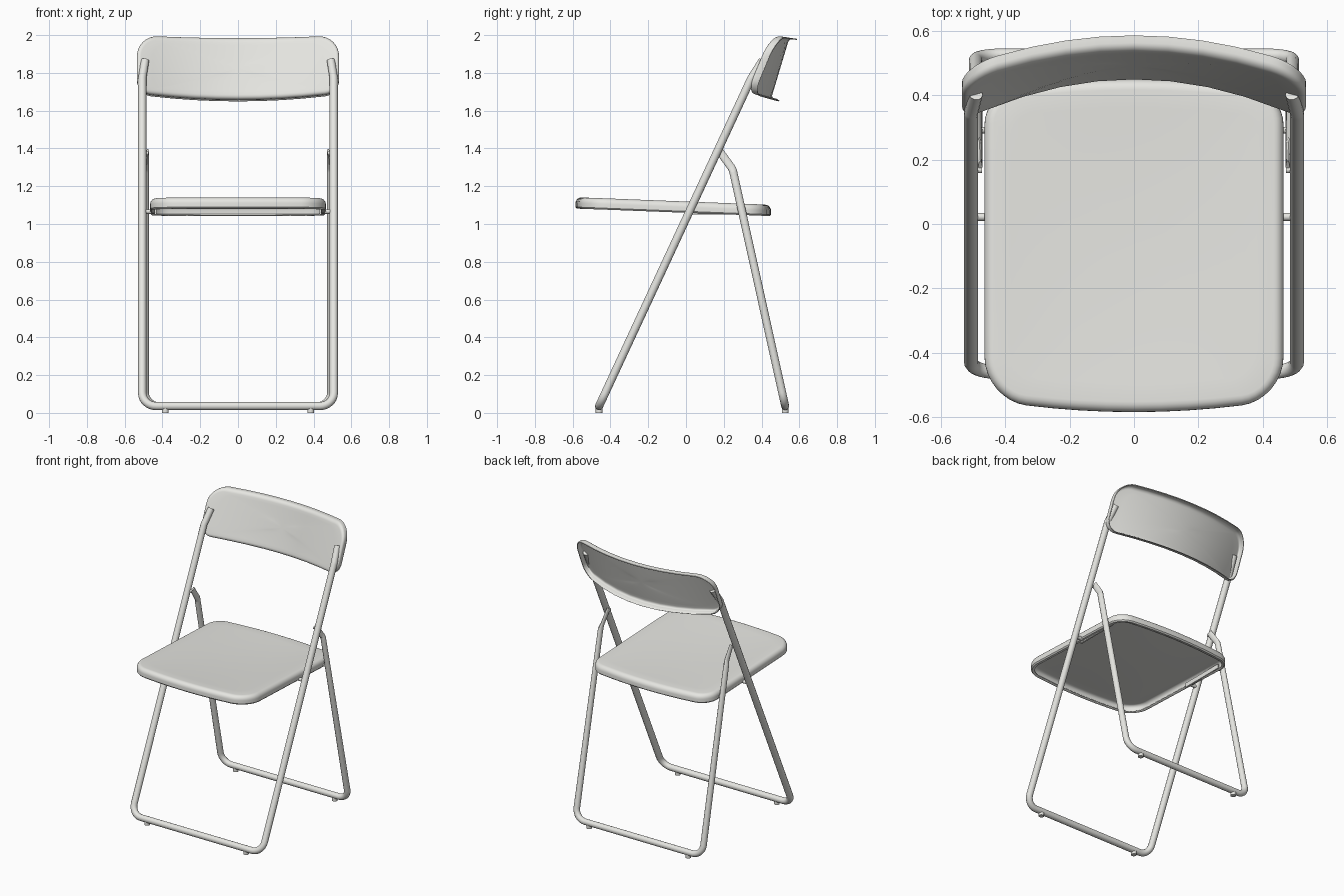
import bpy, bmesh, math
from mathutils import Vector

if "Cube" in bpy.data.objects:
    bpy.data.objects.remove(bpy.data.objects["Cube"])

grey = bpy.data.materials.new("light warm grey")
grey.diffuse_color = (0.79, 0.79, 0.755, 1)
grey.use_nodes = True
grey.node_tree.nodes["Principled BSDF"].inputs["Base Color"].default_value = grey.diffuse_color


def activate(ob):
    bpy.ops.object.select_all(action='DESELECT')
    ob.select_set(True)
    bpy.context.view_layer.objects.active = ob


def finish(ob, angle=40):
    activate(ob)
    bpy.ops.object.shade_smooth_by_angle(angle=math.radians(angle))
    ob.data.materials.clear()
    ob.data.materials.append(grey)


def fillet(pts, radius, n=8):
    """Round the inner corners of a polyline."""
    pts = [Vector(p) for p in pts]
    out = [pts[0]]
    for a, b, c in zip(pts, pts[1:], pts[2:]):
        d1, d2 = (a - b).normalized(), (c - b).normalized()
        half = d1.angle(d2) / 2
        cut = min(radius / math.tan(half), (a - b).length * .45, (c - b).length * .45)
        r = cut * math.tan(half)
        cen = b + (d1 + d2).normalized() * (r / math.sin(half))
        p, q = (b + d1 * cut - cen).normalized(), (b + d2 * cut - cen).normalized()
        out += [cen + p.slerp(q, i / n) * r for i in range(n + 1)]
    return out + [pts[-1]]


def tube(name, pts, r):
    cu = bpy.data.curves.new(name, 'CURVE')
    cu.dimensions = '3D'
    cu.bevel_depth, cu.bevel_resolution, cu.use_fill_caps = r, 4, True
    sp = cu.splines.new('POLY')
    sp.points.add(len(pts) - 1)
    for p, co in zip(sp.points, pts):
        p.co = (*co, 1)
    ob = bpy.data.objects.new(name, cu)
    bpy.context.collection.objects.link(ob)
    activate(ob)
    bpy.ops.object.convert(target='MESH')
    return bpy.context.object


def u_path(side):
    """Mirror a right-hand path, listed from the floor up, into a full U."""
    return [(-x, y, z) for x, y, z in reversed(side)] + list(side)


def outline(hx, hy, r_low, r_high, n=8):
    """Rounded rectangle with subdivided sides and separate low/high corners."""
    pts = []
    corners = [(1, -1, r_low, -90), (1, 1, r_high, 0), (-1, 1, r_high, 90), (-1, -1, r_low, 180)]
    for sx, sy, r, a0 in corners:
        cx, cy = sx * (hx - r), sy * (hy - r)
        arc = [(cx + r * math.cos(math.radians(a0 + 90 * i / n)),
                cy + r * math.sin(math.radians(a0 + 90 * i / n))) for i in range(n + 1)]
        if pts:
            pts += [tuple(Vector(pts[-1]).lerp(Vector(arc[0]), i / n)) for i in range(1, n)]
        pts += arc
    return pts + [tuple(Vector(pts[-1]).lerp(Vector(pts[0]), i / n)) for i in range(1, n)]


def shell(name, hx, hy, r_low, r_high, depth, rim, lip, place):
    """Pressed sheet: lip, flange, rounded rim and gently curved face."""
    rings = [(lip, depth, 1), (lip * .3, depth, 1), (0, depth - .008, 1)]
    for i in range(6):
        a = math.pi / 2 * i / 5
        rings.append((rim * (1 - math.cos(a)), rim * (1 - math.sin(a)), 1))
    rings += [(rim, 0, k) for k in (.88, .74, .58, .4, .2)]
    bm = bmesh.new()
    loops = []
    for inset, d, k in rings:
        pts = outline(hx - inset, hy - inset, r_low - inset, r_high - inset)
        loops.append([bm.verts.new(place(u * k, v * k, d)) for u, v in pts])
    n = len(loops[0])
    for a, b in zip(loops, loops[1:]):
        for i in range(n):
            bm.faces.new((a[i], a[(i + 1) % n], b[(i + 1) % n], b[i]))
    mid = bm.verts.new(place(0, 0, 0))
    for i in range(n):
        bm.faces.new((loops[-1][i], loops[-1][(i + 1) % n], mid))
    bmesh.ops.recalc_face_normals(bm, faces=bm.faces)
    me = bpy.data.meshes.new(name)
    bm.to_mesh(me)
    bm.free()
    ob = bpy.data.objects.new(name, me)
    bpy.context.collection.objects.link(ob)
    mod = ob.modifiers.new("thickness", 'SOLIDIFY')
    mod.thickness, mod.offset = .006, -1
    finish(ob)
    return ob


def cylinder(name, loc, r, length, axis='Z'):
    rot = (0, math.pi / 2, 0) if axis == 'X' else (0, 0, 0)
    bpy.ops.mesh.primitive_cylinder_add(vertices=16, radius=r, depth=length, location=loc, rotation=rot)
    bpy.context.object.name = name
    finish(bpy.context.object)


# seat: dished pan sloping down to the rear
def seat_place(u, v, d):
    bow = .04 * (1 - (u / .465) ** 2) * v / .4775
    y = v - .0675 + bow
    dish = .012 * max(0, 1 - (u / .44) ** 2) * max(0, 1 - (v / .46) ** 2)
    return (u, y, 1.142 - .04 * (y + .585) / 1.03 - d - dish)


shell("seat", .465, .4775, .13, .10, .06, .03, .025, seat_place)


# backrest: curved around the sitter, flanged to the rear
def back_place(u, v, d):
    c = 1 - (u / .535) ** 2
    t = (v + .15) / .3
    z = 1.850 + v - c * (.036 * (1 - t) + .015 * t)
    y = (1 - c) * (.315 + .42 * (z - 1.70)) + c * (.445 + .3 * (z - 1.665))
    return (u, y + d, z - .15 * d)


shell("backrest", .535, .152, .075, .11, .045, .022, .0, back_place)

# front frame: U-shaped tube running up into the backrest
front = u_path([(.507, -.46, .036), (.507, .345, 1.77), (.492, .405, 1.865)])
finish(tube("front_frame", fillet(front, .075), .022))

# rear frame: U-shaped tube with flattened upper ends
rear = u_path([(.493, .525, .036), (.493, .247, 1.29), (.493, .178, 1.385)])
ob = tube("rear_frame", fillet(rear, .075), .021)
for v in ob.data.vertices:
    t = min(1, max(0, (v.co.z - 1.25) / .08))
    s = math.copysign(1, v.co.x)
    v.co.x += t * (s * (.478 + (abs(v.co.x) - .493) * .3) - v.co.x)
finish(ob)

for s, side in ((-1, "left"), (1, "right")):
    # floor pads
    cylinder(side + "_front_foot", (s * .385, -.46, .012), .018, .024)
    cylinder(side + "_rear_foot", (s * .385, .525, .012), .018, .024)
    # pivots joining seat, front frame and rear frame
    cylinder(side + "_seat_pivot", (s * .467, .022, 1.066), .012, .06, 'X')
    cylinder(side + "_rear_pivot", (s * .467, .292, 1.064), .010, .05, 'X')
    cylinder(side + "_top_pivot", (s * .488, .168, 1.375), .010, .03, 'X')
    # bracket under the seat edge
    bpy.ops.mesh.primitive_cube_add(size=1, location=(s * .437, .157, 1.064))
    br = bpy.context.object
    br.name = side + "_seat_bracket"
    br.scale = (.012, .32, .03)
    finish(br)
